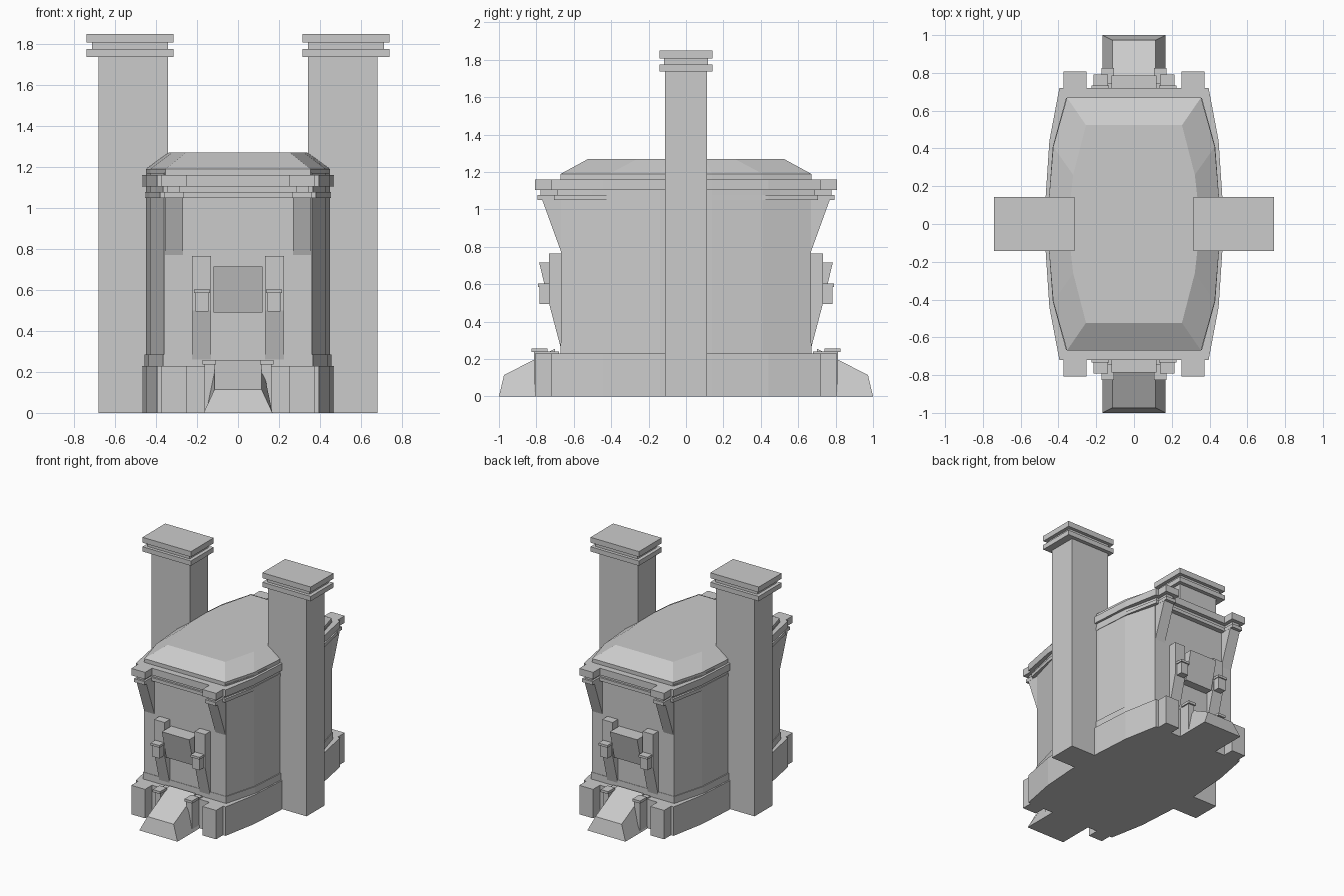
import bpy, bmesh

if "Cube" in bpy.data.objects:
    bpy.data.objects.remove(bpy.data.objects["Cube"])


def finish(name, bm):
    bmesh.ops.recalc_face_normals(bm, faces=bm.faces[:])
    me = bpy.data.meshes.new(name)
    bm.to_mesh(me)
    bm.free()
    ob = bpy.data.objects.new(name, me)
    bpy.context.collection.objects.link(ob)
    return ob


def loft(name, rings):
    """Closed solid through rings of 3D points with equal counts."""
    bm = bmesh.new()
    vs = [[bm.verts.new(p) for p in r] for r in rings]
    n = len(vs[0])
    for a, b in zip(vs, vs[1:]):
        for i in range(n):
            j = (i + 1) % n
            bm.faces.new((a[i], a[j], b[j], b[i]))
    bm.faces.new(vs[0][::-1])
    bm.faces.new(vs[-1])
    return finish(name, bm)


def slab(name, plan, z0, z1):
    return loft(name, [[(x, y, z) for x, y in plan] for z in (z0, z1)])


def box(name, x0, x1, y0, y1, z0, z1):
    return slab(name, [(x0, y0), (x1, y0), (x1, y1), (x0, y1)], z0, z1)


def side_profile(name, yz, x0, x1):
    return loft(name, [[(x, y, z) for y, z in yz] for x in (x0, x1)])


def mirrored(quarter):
    """Full outline from the +x +y quarter, listed from the side to the front."""
    half = quarter + [(-x, y) for x, y in quarter[::-1]]
    return half + [(-x, -y) for x, y in half]


def block_plan(d=0.0):
    """Bowed outline with projecting corner blocks, inset by d."""
    return mirrored([(.468 - d, .14), (.448 - d, .44), (.395 - d, .72 - d),
                     (.373 - d, .72 - d), (.373 - d, .808 - d),
                     (.252 + d, .808 - d), (.252 + d, .72 - d)])


# Plinth, walls and cornice
slab("plinth", block_plan(), 0, .23)
wall = [(.45, .14), (.43, .41), (.36, .667)]
slab("walls", mirrored(wall), .2, 1.17)
slab("wall_foot_band", mirrored([(.457, .14), (.437, .41), (.365, .67)]), .23, .285)
slab("cornice_lower", block_plan(.015), 1.05, 1.077)
slab("cornice_neck", block_plan(.03), 1.077, 1.105)
slab("cornice_upper", block_plan(), 1.105, 1.16)

# Hipped roof
eave = mirrored([(.45, .14), (.428, .41), (.355, .67)])
crown = mirrored([(.34, .1), (.322, .26), (.254, .523)])
loft("roof", [[(x, y, z) for x, y in p]
              for p, z in ((eave, 1.15), (eave, 1.19), (crown, 1.27))])

# Chimneys with stepped caps
for s, side in ((-1, "left"), (1, "right")):
    for part, a, b, h, z0, z1 in (("stack", .342, .682, .113, 0, 1.737),
                                  ("cap_lower", .314, .74, .143, 1.737, 1.775),
                                  ("cap_neck", .342, .712, .118, 1.775, 1.807),
                                  ("cap_upper", .314, .74, .143, 1.807, 1.85)):
        box(f"chimney_{part}_{side}", s * a, s * b, -h, h, z0, z1)

# Front and back entrances
for f, end in ((-1, "front"), (1, "back")):
    # Leaning hood over the doorway
    side_profile(f"door_hood_{end}", [(f * y, z) for y, z in (
        (.64, .715), (.785, .715), (.73, .49), (.64, .49))], -.12, .12)
    # Ramp with sloped sides
    loft(f"ramp_{end}", [
        [(-.168, f, 0), (.168, f, 0), (.115, f * .973, .114), (-.115, f * .973, .114)],
        [(-.168, f * .7, 0), (.168, f * .7, 0), (.115, f * .7, .255), (-.115, f * .7, .255)]])

    for s, side in ((-1, "left"), (1, "right")):
        tag = f"{end}_{side}"
        # Cornice brackets
        side_profile(f"bracket_{tag}", [(f * y, z) for y, z in (
            (.64, 1.06), (.772, 1.06), (.665, .765), (.64, .765))], s * .268, s * .357)
        # Door jambs
        side_profile(f"door_jamb_{tag}", [(f * y, z) for y, z in (
            (.64, .765), (.733, .765), (.733, .5), (.667, .25), (.64, .25))],
            s * .132, s * .224)
        # Lanterns
        box(f"lantern_{tag}", s * .143, s * .208, f * .72, f * .783, .495, .59)
        box(f"lantern_cap_{tag}", s * .137, s * .215, f * .72, f * .792, .585, .603)
        # Ramp posts
        box(f"ramp_post_{tag}", s * .115, s * .163, f * .68, f * .812, 0, .24)
        box(f"ramp_post_cap_{tag}", s * .107, s * .173, f * .74, f * .825, .237, .257)
